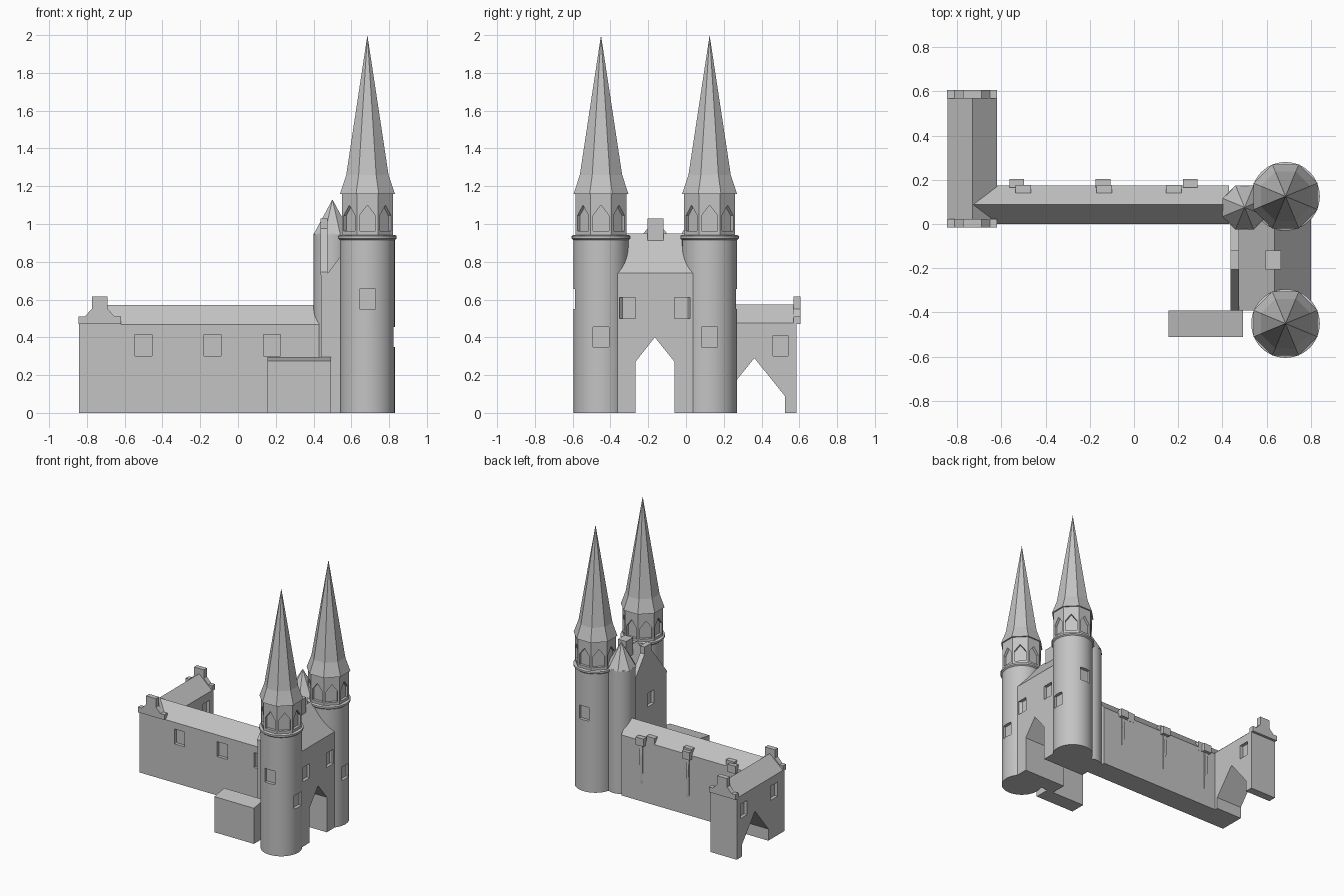
import bpy, bmesh, math
from mathutils import Matrix, Vector

cube = bpy.data.objects.get("Cube")
if cube:
    bpy.data.objects.remove(cube, do_unlink=True)

stone = bpy.data.materials.new("grey_stone")
stone.use_nodes = True
GREY = (0.55, 0.55, 0.55, 1)
stone.diffuse_color = GREY
stone.node_tree.nodes["Principled BSDF"].inputs["Base Color"].default_value = GREY


def prism(bm, axis, pts, lo, hi, matrix=None):
    """Extrude a 2D outline along x (y,z points), y (x,z points) or z (x,y points)."""
    place = {"x": lambda p, t: (t, p[0], p[1]),
             "y": lambda p, t: (p[0], t, p[1]),
             "z": lambda p, t: (p[0], p[1], t)}[axis]
    a = [bm.verts.new(place(p, lo)) for p in pts]
    b = [bm.verts.new(place(p, hi)) for p in pts]
    faces = [bm.faces.new(a), bm.faces.new(b)]
    n = len(pts)
    for i in range(n):
        j = (i + 1) % n
        faces.append(bm.faces.new((a[i], a[j], b[j], b[i])))
    bmesh.ops.recalc_face_normals(bm, faces=faces)
    if matrix:
        bmesh.ops.transform(bm, matrix=matrix, verts=a + b)


def box(bm, x0, x1, y0, y1, z0, z1):
    prism(bm, "z", [(x0, y0), (x1, y0), (x1, y1), (x0, y1)], z0, z1)


def lathe(bm, cx, cy, profile, sides, turn=0.0):
    """Closed solid of revolution from (radius, z) pairs, bottom to top."""
    rings = []
    for r, z in profile:
        if r == 0:
            rings.append([bm.verts.new((cx, cy, z))])
        else:
            angles = [turn + math.tau * i / sides for i in range(sides)]
            rings.append([bm.verts.new((cx + r * math.cos(t), cy + r * math.sin(t), z))
                          for t in angles])
    faces = [bm.faces.new(r) for r in (rings[0], rings[-1]) if len(r) > 1]
    for lower, upper in zip(rings, rings[1:]):
        for i in range(sides):
            j = (i + 1) % sides
            if len(upper) == 1:
                faces.append(bm.faces.new((lower[i], lower[j], upper[0])))
            else:
                faces.append(bm.faces.new((lower[i], lower[j], upper[j], upper[i])))
    bmesh.ops.recalc_face_normals(bm, faces=faces)


def make(name, bm, smooth=False):
    mesh = bpy.data.meshes.new(name)
    bm.to_mesh(mesh)
    bm.free()
    mesh.materials.append(stone)
    obj = bpy.data.objects.new(name, mesh)
    bpy.context.collection.objects.link(obj)
    if smooth:
        shade(obj)
    return obj


def select(obj):
    bpy.ops.object.select_all(action="DESELECT")
    obj.select_set(True)
    bpy.context.view_layer.objects.active = obj


def shade(obj):
    select(obj)
    bpy.ops.object.shade_smooth_by_angle(angle=math.radians(30))


def carve(obj, cutter_bm):
    """Cut openings out of a part, then drop the cutter."""
    cutter = make("cutter", cutter_bm)
    cutter.hide_render = True
    mod = obj.modifiers.new("openings", "BOOLEAN")
    mod.operation, mod.solver, mod.object = "DIFFERENCE", "EXACT", cutter
    select(obj)
    bpy.ops.object.modifier_apply(modifier=mod.name)
    bpy.data.objects.remove(cutter, do_unlink=True)


W = 0.042        # half width of a window
D = 0.025        # recess depth
EIGHTH = math.pi / 8
OCT = 1 / math.cos(EIGHTH)   # apothem to corner radius

# Round towers with arcaded drums and spires
TX = 0.685
for label, ty, side in (("front", -0.45, -1), ("back", 0.125, 1)):
    bm = bmesh.new()
    lathe(bm, TX, ty, [(0.145, 0), (0.145, 0.93)], 48)
    shaft = make(label + "_tower_shaft", bm)
    cut = bmesh.new()
    wall = ty + side * 0.145
    box(cut, TX - W, TX + W, wall - D, wall + D, 0.55, 0.655)
    box(cut, TX + 0.12, TX + 0.17, ty - W, ty + W, 0.35, 0.455)
    carve(shaft, cut)
    shade(shaft)

    bm = bmesh.new()
    lathe(bm, TX, ty, [(0.145, 0.915), (0.155, 0.923), (0.155, 0.937), (0.145, 0.942)], 48)
    make(label + "_tower_ring", bm, True)

    bm = bmesh.new()
    lathe(bm, TX, ty, [(0.135 * OCT, 0.935), (0.135 * OCT, 1.165)], 8, EIGHTH)
    drum = make(label + "_tower_drum", bm)
    cut = bmesh.new()
    arch = [(-W, 0.962), (W, 0.962), (W, 1.045), (0, 1.1), (-W, 1.045)]
    for i in range(8):
        spin = Matrix.Translation((TX, ty, 0)) @ Matrix.Rotation(i * math.pi / 4, 4, "Z")
        prism(cut, "x", arch, 0.115, 0.16, spin)
    carve(drum, cut)

    bm = bmesh.new()
    lathe(bm, TX, ty, [(0.145 * OCT, 1.16), (0.112 * OCT, 1.26), (0, 2.0)], 8, EIGHTH)
    make(label + "_tower_spire", bm)

# Gatehouse between the towers
bm = bmesh.new()
prism(bm, "y", [(0.44, 0), (0.8, 0), (0.8, 0.74), (0.635, 0.95), (0.475, 0.74), (0.44, 0.74)],
      -0.39, 0.1)
gate = make("gatehouse", bm)
cut = bmesh.new()
prism(cut, "x", [(-0.268, -0.1), (-0.06, -0.1), (-0.06, 0.27), (-0.165, 0.4), (-0.268, 0.27)],
      0.3, 0.9)
for wy in (-0.31, -0.02):
    box(cut, 0.8 - D, 0.83, wy - W, wy + W, 0.5, 0.61)
box(cut, 0.42, 0.44 + D, -0.24, -0.16, 0.55, 0.655)
carve(gate, cut)

bm = bmesh.new()
prism(bm, "x", [(-0.39, 0.73), (-0.39, 0.745), (-0.205, 0.975), (-0.205, 1.03),
                (-0.12, 1.03), (-0.12, 0.975), (0, 0.82), (0, 0.73)], 0.437, 0.475)
make("gatehouse_gable", bm)
bm = bmesh.new()
box(bm, 0.595, 0.665, -0.205, -0.12, 0.88, 1.03)
make("gatehouse_chimney", bm)

# Stair turret
bm = bmesh.new()
lathe(bm, 0.5, 0.075, [(0.1, 0), (0.1, 0.95)], 40)
make("turret_shaft", bm, True)
bm = bmesh.new()
lathe(bm, 0.5, 0.075, [(0.1 * OCT, 0.945), (0, 1.13)], 8, EIGHTH)
make("turret_roof", bm)

# Low annex in front
bm = bmesh.new()
prism(bm, "x", [(-0.51, 0), (-0.39, 0), (-0.39, 0.295), (-0.51, 0.275)], 0.155, 0.493)
make("annex", bm)

# Long hall with ridge roof
bm = bmesh.new()
prism(bm, "x", [(0, 0), (0.175, 0), (0.175, 0.467), (0.0875, 0.572), (0, 0.467)], -0.73, 0.43)
hall = make("hall", bm)
cut = bmesh.new()
for wx in (-0.5, -0.135, 0.18):
    box(cut, wx - 0.044, wx + 0.044, -0.03, D, 0.3, 0.415)
carve(hall, cut)

# Buttress heads and slender ribs on the back of the hall
for label, hx, rx in (("left", 0.255, 0.18), ("middle", -0.14, -0.135), ("right", -0.53, -0.5)):
    bm = bmesh.new()
    box(bm, hx - 0.033, hx + 0.033, 0.165, 0.203, 0.44, 0.5)
    box(bm, rx - 0.035, rx + 0.035, 0.14, 0.176, 0.44, 0.515)
    make(label + "_buttress_head", bm)
    bm = bmesh.new()
    prism(bm, "x", [(0.17, 0.1), (0.178, 0.16), (0.186, 0.36), (0.18, 0.45), (0.17, 0.45)],
          hx - 0.012, hx + 0.012)
    make(label + "_buttress_rib", bm)

# Cross wing with passage
bm = bmesh.new()
prism(bm, "y", [(-0.843, 0), (-0.62, 0), (-0.62, 0.475), (-0.73, 0.575), (-0.843, 0.475)],
      0, 0.585)
wing = make("wing", bm)
cut = bmesh.new()
prism(cut, "x", [(0.2, -0.1), (0.523, -0.1), (0.523, 0.09), (0.362, 0.29), (0.2, 0.09)], -1, -0.5)
box(cut, -0.62 - D, -0.59, 0.46, 0.54, 0.3, 0.41)
for wy in (0.13, 0.5):
    box(cut, -0.87, -0.843 + D, wy - W, wy + W, 0.3, 0.41)
carve(wing, cut)

# Stepped gable copings at both wing ends
half = [(0.113, 0.47), (0.113, 0.51), (0.08, 0.51), (0.042, 0.55), (0.042, 0.615)]
outline = half + [(-x, z) for x, z in reversed(half)]
for label, y0, y1 in (("front", -0.015, 0.022), ("back", 0.568, 0.605)):
    bm = bmesh.new()
    prism(bm, "y", [(x - 0.732, z) for x, z in outline], y0, y1)
    make(label + "_wing_coping", bm)
